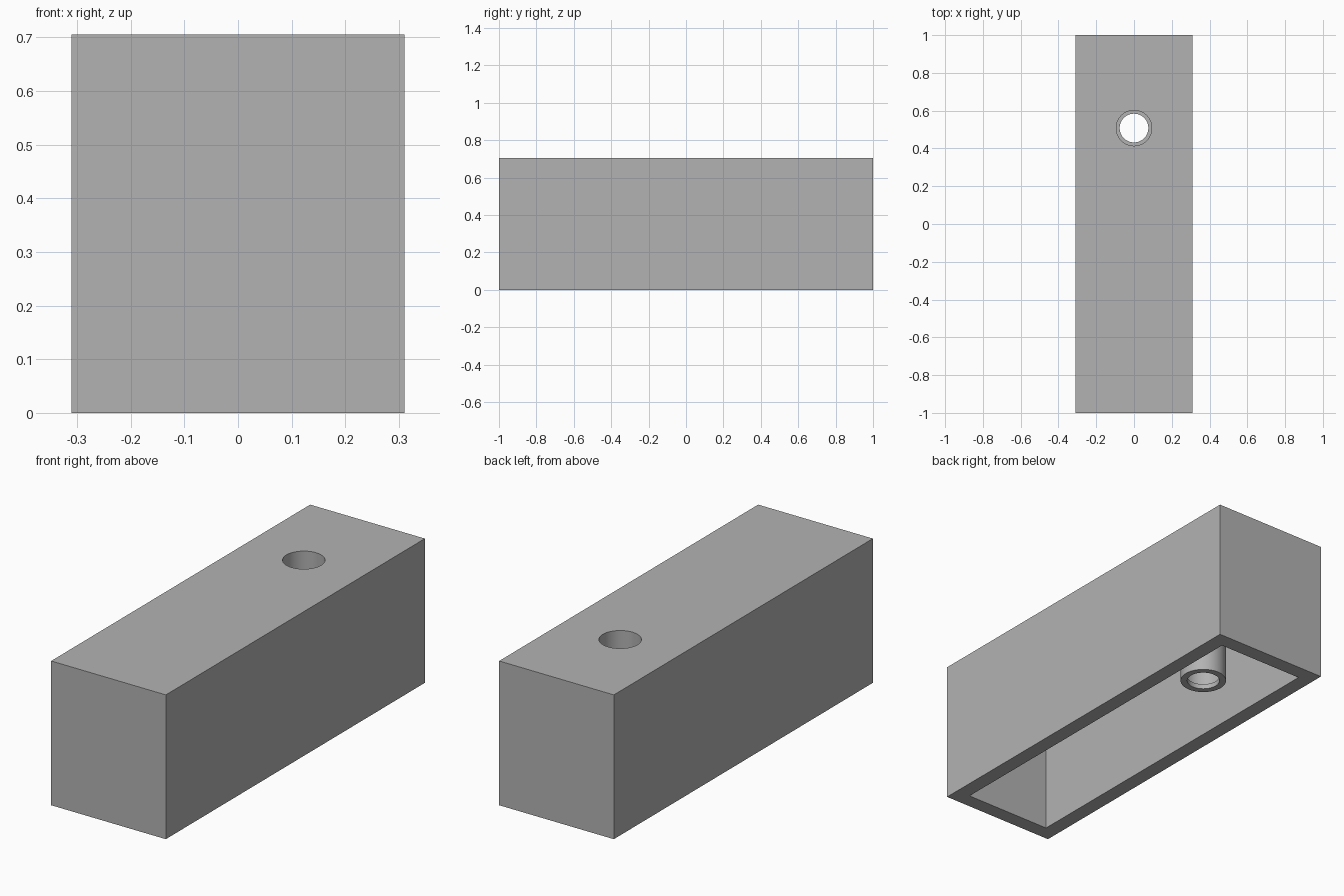
import bpy

cube = bpy.data.objects.get("Cube")
if cube:
    bpy.data.objects.remove(cube, do_unlink=True)

WIDTH, LENGTH, HEIGHT = 0.62, 2.0, 0.705
WALL = 0.075
HOLE_Y = 0.508
BOSS_BOTTOM, LIP = 0.08, 0.025

grey = bpy.data.materials.new("light grey")
grey.use_nodes = True
colour = (0.45, 0.45, 0.45, 1)
grey.diffuse_color = colour
grey.node_tree.nodes["Principled BSDF"].inputs["Base Color"].default_value = colour


def box(name, width, length, bottom, top):
    bpy.ops.mesh.primitive_cube_add(size=1, location=(0, 0, (bottom + top) / 2))
    obj = bpy.context.object
    obj.name = name
    obj.scale = (width, length, top - bottom)
    bpy.ops.object.transform_apply(location=True, rotation=False, scale=True)
    obj.data.materials.append(grey)
    return obj


def cylinder(name, radius, bottom, top):
    bpy.ops.mesh.primitive_cylinder_add(
        vertices=64, radius=radius, depth=top - bottom,
        location=(0, HOLE_Y, (bottom + top) / 2))
    obj = bpy.context.object
    obj.name = name
    bpy.ops.object.transform_apply(location=True, rotation=False, scale=True)
    obj.data.materials.append(grey)
    return obj


def combine(target, tool, operation):
    """Apply a boolean and discard the tool object."""
    mod = target.modifiers.new(tool.name, "BOOLEAN")
    mod.operation = operation
    mod.solver = "EXACT"
    mod.object = tool
    bpy.context.view_layer.objects.active = target
    bpy.ops.object.modifier_apply(modifier=mod.name)
    bpy.data.objects.remove(tool, do_unlink=True)


# Hollow shell, open underneath
shell = box("hollow_block", WIDTH, LENGTH, 0, HEIGHT)
cavity = box("cavity", WIDTH - 2 * WALL, LENGTH - 2 * WALL, -0.1, HEIGHT - WALL)
combine(shell, cavity, "DIFFERENCE")

# Screw boss hanging from the ceiling
combine(shell, cylinder("screw_boss", 0.107, BOSS_BOTTOM, HEIGHT - WALL / 2), "UNION")

# Wide bore from the top, narrower hole through the bottom lip
combine(shell, cylinder("wide_bore", 0.094, BOSS_BOTTOM + LIP, HEIGHT + 0.1), "DIFFERENCE")
combine(shell, cylinder("lip_hole", 0.076, -0.1, HEIGHT / 2), "DIFFERENCE")

# Smooth round walls, crisp edges
bpy.ops.object.select_all(action="DESELECT")
shell.select_set(True)
bpy.context.view_layer.objects.active = shell
bpy.ops.object.shade_smooth_by_angle()
